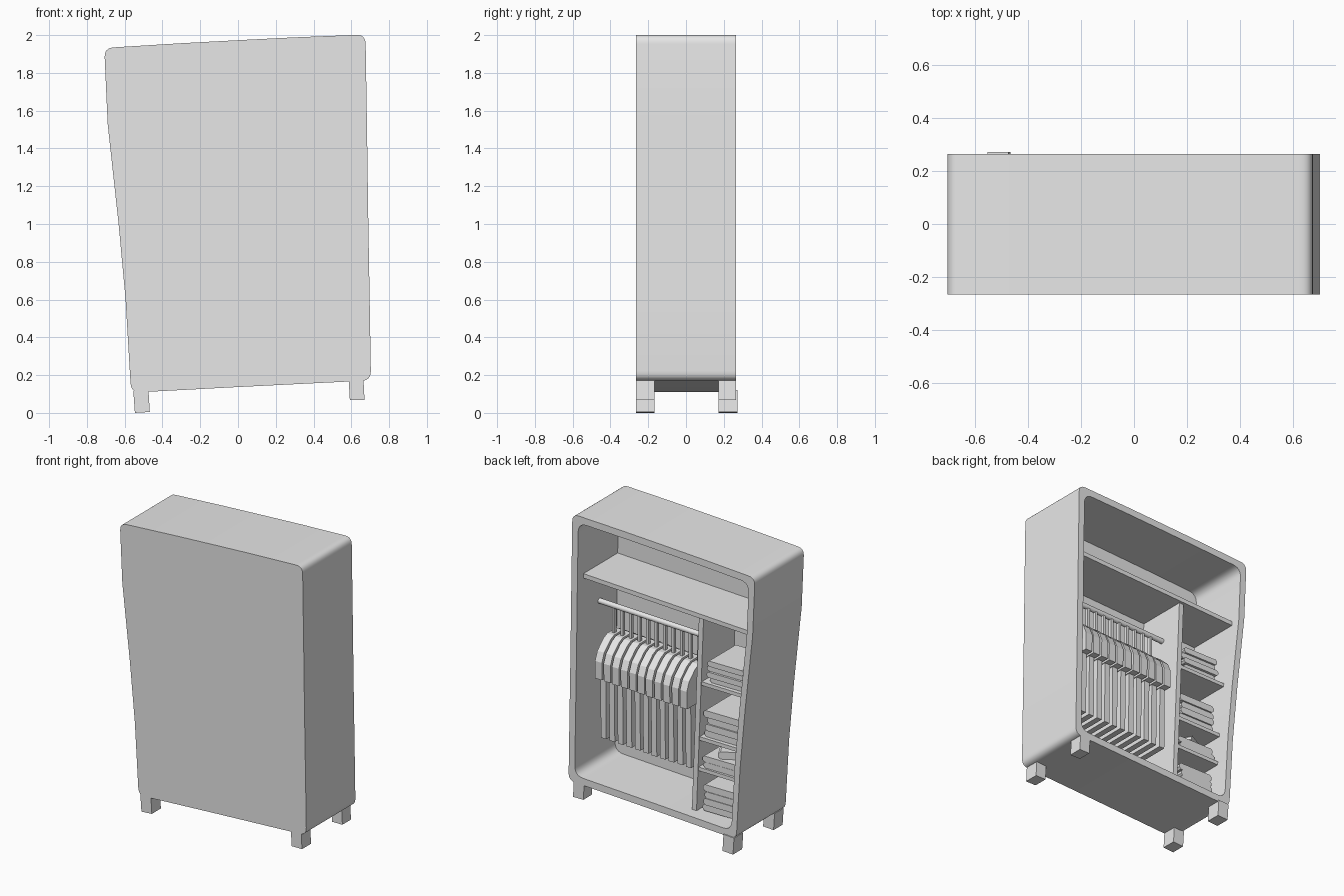
import bpy, bmesh, math, random
from mathutils import Vector

random.seed(4)
if "Cube" in bpy.data.objects:
    bpy.data.objects.remove(bpy.data.objects["Cube"])

GREY = bpy.data.materials.new("plain_grey")
GREY.use_nodes = True
GREY.diffuse_color = (0.8, 0.8, 0.8, 1)
GREY.node_tree.nodes["Principled BSDF"].inputs["Base Color"].default_value = (0.8, 0.8, 0.8, 1)


def finish(name, bm, smooth=False):
    bmesh.ops.recalc_face_normals(bm, faces=bm.faces)
    mesh = bpy.data.meshes.new(name)
    bm.to_mesh(mesh)
    bm.free()
    mesh.materials.append(GREY)
    ob = bpy.data.objects.new(name, mesh)
    bpy.context.collection.objects.link(ob)
    if smooth:
        bpy.ops.object.select_all(action="DESELECT")
        ob.select_set(True)
        bpy.context.view_layer.objects.active = ob
        bpy.ops.object.shade_smooth_by_angle(angle=math.radians(35))
    return ob


def bridge(bm, a, b):
    for i in range(len(a)):
        j = (i + 1) % len(a)
        bm.faces.new((a[i], a[j], b[j], b[i]))


def prism(name, pts, lo, hi, axis="y"):
    """Extrude an (x, z) outline along y, or a (y, z) outline along x."""
    bm = bmesh.new()
    loops = []
    for d in (lo, hi):
        loops.append([bm.verts.new((u, d, w) if axis == "y" else (d, u, w)) for u, w in pts])
    bridge(bm, *loops)
    bm.faces.new(loops[0])
    bm.faces.new(loops[1])
    return finish(name, bm)


def slab(name, x0, z0, x1, z1, thick, y0, y1):
    """Sloping board between two lower points."""
    return prism(name, [(x0, z0), (x1, z1), (x1, z1 + thick), (x0, z0 + thick)], y0, y1)


# Leaning cabinet outline: each corner followed by the bend points of its next side
SIDES = [((-0.708, 1.932), [(-0.3, 1.957), (0.0, 1.973), (0.3, 1.988)]),
         ((0.675, 2.003), [(0.683, 1.5), (0.69, 1.0), (0.697, 0.6)]),
         ((0.704, 0.172), [(0.0, 0.137)]),
         ((-0.566, 0.107), [(-0.595, 0.6), (-0.632, 1.0), (-0.69, 1.53)])]


def outline(radius):
    pts = []
    for i, (corner, bends) in enumerate(SIDES):
        c = Vector(corner)
        before = Vector(SIDES[i - 1][1][-1])
        a = c + (before - c).normalized() * radius
        b = c + (Vector(bends[0]) - c).normalized() * radius
        for k in range(7):
            t = k / 6
            pts.append(a * (1 - t) ** 2 + c * 2 * t * (1 - t) + b * t * t)
        pts += [Vector(p) for p in bends]
    return pts


# Cabinet shell, open on one side with a recessed panel inside
bm = bmesh.new()
outer = outline(0.05)
inner = [Vector((p.x * 0.934, 1.055 + (p.y - 1.055) * 0.948)) for p in outline(0.07)]
rings = [[bm.verts.new((p.x, y, p.y)) for p in ring]
         for ring, y in ((outer, -0.266), (outer, 0.265), (inner, 0.265), (inner, -0.17))]
for a, b in zip(rings, rings[1:]):
    bridge(bm, a, b)
bm.faces.new(rings[0])
bm.faces.new(rings[-1])
finish("cabinet_shell", bm, smooth=True)

# Feet, front and back
for label, y0, y1 in (("front", -0.265, -0.167), ("back", 0.172, 0.272)):
    prism(f"{label}_right_foot", [(-0.546, 0), (-0.467, 0.005), (-0.474, 0.12), (-0.554, 0.115)], y0, y1)
    prism(f"{label}_left_foot", [(0.592, 0.068), (0.67, 0.068), (0.664, 0.18), (0.586, 0.176)],
          y0, min(y1, 0.265))

# Top shelf, divider and the small shelves beside it
BACK = -0.172
slab("top_shelf", -0.655, 1.49, 0.645, 1.55, 0.03, BACK, 0.2)
prism("divider", [(-0.205, 0.16), (-0.17, 0.16), (-0.225, 1.525), (-0.26, 1.525)], BACK, 0.18)
LEVELS = [1.06, 0.68, 0.47]


def wall(z):
    return -0.515 - 0.09 * z


for n, z in enumerate(LEVELS):
    slab(f"small_shelf_{n + 1}", wall(z) - 0.005, z - 0.025, -0.21, z - 0.02, 0.025, BACK, 0.175)

# Hanging rail
bm = bmesh.new()
ends = []
for x, z in ((0.645, 1.325), (-0.235, 1.295)):
    ends.append([bm.verts.new((x, 0.02 + 0.018 * math.cos(a), z + 0.018 * math.sin(a)))
                 for a in (math.tau * k / 16 for k in range(16))])
bridge(bm, *ends)
for e in ends:
    bm.faces.new(e)
finish("hanging_rail", bm, smooth=True)


def mirrored(half, mid):
    return [(mid + y, z) for y, z in half] + [(mid - y, z) for y, z in reversed(half)]


# Row of shirts on hangers
COUNT = 11
for n in range(COUNT):
    t = n / (COUNT - 1)
    x = 0.53 - 0.645 * t
    dz = -0.025 * t
    mid = 0.012 + random.uniform(-0.004, 0.004)
    yoke = [(0.05, 1.14), (0.09, 1.12), (0.155, 1.06), (0.18, 1.0), (0.178, 0.88)]
    prism(f"shirt_shoulders_{n + 1}", mirrored([(y, z + dz) for y, z in yoke], mid),
          x - 0.026, x + 0.026, "x")
    prism(f"shirt_body_{n + 1}", mirrored([(0.13, 0.9 + dz), (0.125, 0.455 + dz)], mid),
          x - 0.02, x + 0.02, "x")
    prism(f"hanger_hook_{n + 1}", mirrored([(0.012, 1.13 + dz), (0.012, 1.325 + dz)], 0.02),
          x - 0.009, x + 0.009, "x")


def folded(name, x, z, w, d, h, turn=0.0):
    """Folded cloth: a soft-edged slab."""
    e = h * 0.3
    side = [(-w, e), (-w, h - e), (e - w, h), (w - e, h), (w, h - e), (w, e), (w - e, 0), (e - w, 0)]
    ob = prism(name, side, -d, d)
    ob.location = (x, 0.02, z)
    ob.rotation_euler.z = turn


# Stacks of folded clothes, one per compartment
STACKS = [(1.06, 4, 0.038), (0.68, 4, 0.046), (0.47, 2, 0.04), (0.175, 4, 0.045)]
for s, (base, layers, h) in enumerate(STACKS):
    middle = (wall(base) - 0.21) / 2
    for k in range(layers):
        folded(f"folded_cloth_{s + 1}_{k + 1}", middle + random.uniform(-0.01, 0.01), base + 0.004 + k * h,
               0.135 + random.uniform(-0.012, 0.008), 0.14 + random.uniform(-0.012, 0.012), h)
folded("turned_cloth", -0.38, 0.555, 0.09, 0.1, 0.05, 0.5)
